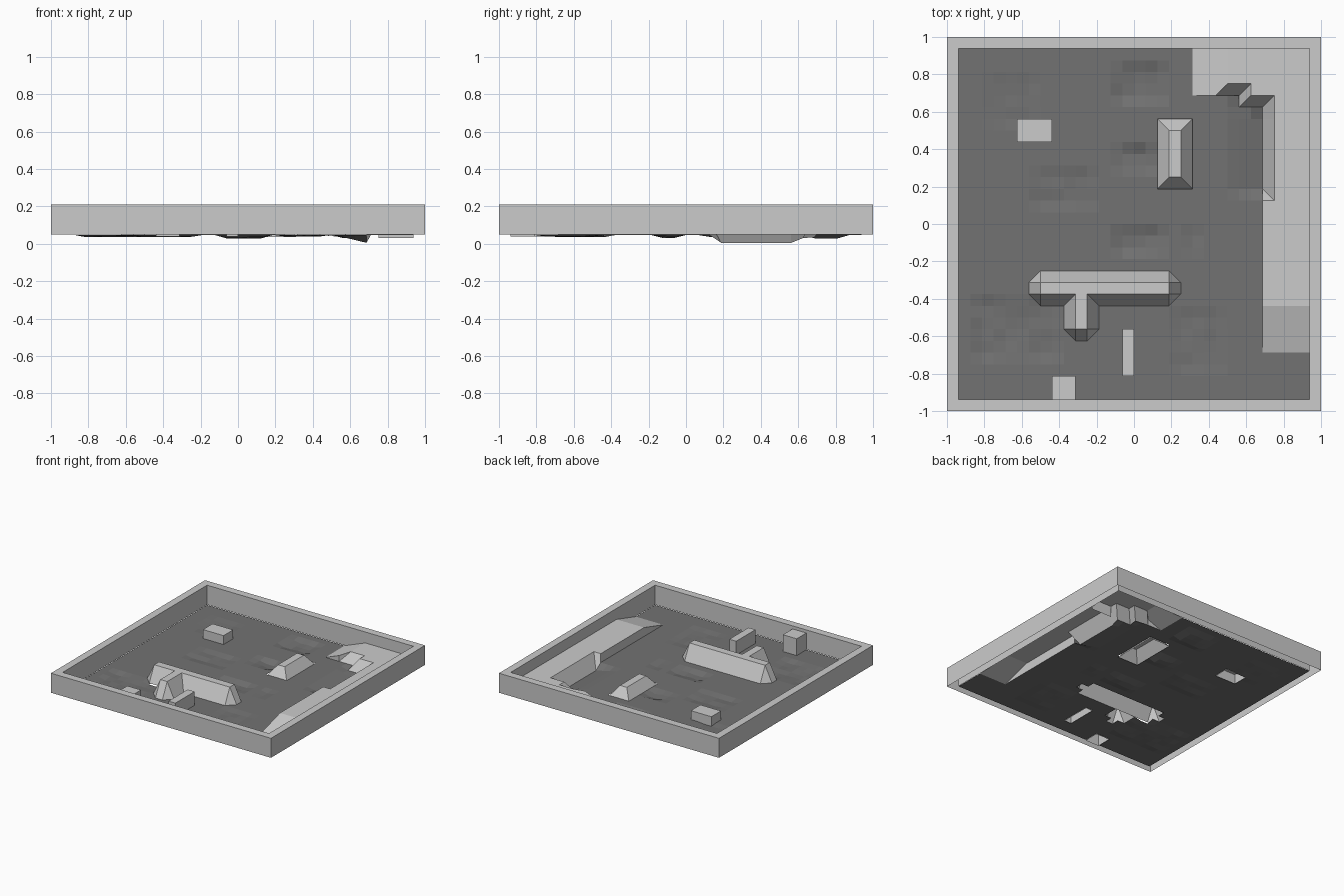
import bpy, bmesh, random

if "Cube" in bpy.data.objects:
    bpy.data.objects.remove(bpy.data.objects["Cube"])

random.seed(4)
U = 1 / 16          # terrain cell size; all plans below are in cells
F = 0.047           # floor level
H = 0.12            # platform level


def mesh(name, verts, faces):
    me = bpy.data.meshes.new(name)
    me.from_pydata([(x * U, y * U, z) for x, y, z in verts], [], faces)
    bm = bmesh.new()
    bm.from_mesh(me)
    bmesh.ops.remove_doubles(bm, verts=bm.verts, dist=1e-4)
    bm.to_mesh(me)
    bm.free()
    ob = bpy.data.objects.new(name, me)
    bpy.context.collection.objects.link(ob)
    return ob


def loft(name, loops, cap=True, closed=True):
    """Bridge counter-clockwise loops upward, optionally cap the last one."""
    n = len(loops[0])
    verts = [p for loop in loops for p in loop]
    faces = []
    for k in range(len(loops) - 1):
        for i in range(n if closed else n - 1):
            j = (i + 1) % n
            faces.append((k * n + i, k * n + j, (k + 1) * n + j, (k + 1) * n + i))
    if cap:
        faces.append(tuple(range((len(loops) - 1) * n, len(loops) * n)))
    return mesh(name, verts, faces)


def rect(x0, x1, y0, y1, z):
    return [(x0, y0, z), (x1, y0, z), (x1, y1, z), (x0, y1, z)]


# boundary wall, open underneath
loft("boundary_wall", [rect(-16, 16, -16, 16, 0.05), rect(-16, 16, -16, 16, 0.21),
                       rect(-15, 15, -15, 15, 0.21), rect(-15, 15, -15, 15, 0.05)], cap=False)

# straight blocks
for name, x0, x1, y0, y1, top in [("low_block", -10, -7, 7, 9, 0.12),
                                  ("narrow_block", -1, 0, -13, -9, 0.16),
                                  ("wall_block", -7, -5, -15, -13, 0.185)]:
    loft(name, [rect(x0, x1, y0, y1, 0.04), rect(x0, x1, y0, y1, top)])

# small sloped mound
loft("mound", [rect(2, 5, 3, 9, 0.035), rect(3, 4, 4, 8, 0.12)])

# long ridge with chamfered corners
base = [(-8, -7), (3, -7), (4, -6), (4, -5), (3, -4), (-8, -4), (-9, -5), (-9, -6)]
top = [(max(-8, min(3, x)), max(-6, min(-5, y))) for x, y in base]
loft("long_ridge", [[(x, y, F) for x, y in base], [(x, y, 0.175) for x, y in top]])

# spur joining the ridge
base = [(-6, -7), (-6, -9), (-5, -10), (-4, -10), (-3, -9), (-3, -7)]
top = [(-5, -6), (-5, -9), (-5, -9), (-4, -9), (-4, -9), (-4, -6)]
loft("ridge_spur", [[(x, y, F) for x, y in base], [(x, y, 0.175) for x, y in top]], closed=False)

# raised platform: foot and rim along its inner edge
foot = [(11, -7, F), (11, 2, F), (11, 3, .005), (11, 9, .005), (11, 10, .03),
        (9, 10, .03), (9, 11, .035), (7, 11, F)]
rim = [(11, -7, H), (11, 2, H), (12, 2, H), (12, 9, H), (12, 11, H),
       (10, 11, H), (10, 12, H), (8, 12, H)]
loft("platform_edge", [foot[::-1], rim[::-1]], cap=False, closed=False)
outer = [(15, -7, H), (15, 15, H), (8, 15, H)]
mesh("platform_top", outer + rim[::-1], [tuple(range(11))])
mesh("platform_step", [(12, 10, .03), (15, 10, .03), (15, 10, H), (12, 10, H)], [(0, 1, 2, 3)])

# ramps up to the platform
mesh("front_ramp", [(11, -11, F), (15, -11, F), (15, -7, H), (11, -7, H), (11, -7, F)],
     [(0, 1, 2, 3), (0, 3, 4)])
mesh("back_ramp", [(5, 11, F), (7, 11, .095), (8, 12, H), (8, 15, H), (5, 15, F), (7, 11, F)],
     [(0, 1, 2, 3, 4), (0, 5, 1), (5, 2, 1)])

# uneven ground with shallow dips and a trench beside the platform
dips = [(-14, -7, -11, -7, .012), (-2, 2, 11, 13, .018), (-9, -4, 2, 4, .01),
        (-2, 1, 5, 6, .02), (4, 5, -2, -1, .014), (3, 7, -12, -8, .008),
        (-13, -9, 9, 12, .006), (-2, 2, -2, -1, .016)]
holes = [(-10, -7, 7, 9), (-1, 0, -13, -9), (-7, -5, -15, -13), (2, 5, 3, 9),
         (-9, 4, -6, -5), (-8, 3, -7, -4), (-6, -3, -9, -7), (-5, -4, -10, -9),
         (11, 15, -11, 15), (5, 15, 11, 15), (9, 11, 10, 11)]


def height(x, y):
    if 3 <= y <= 9 and 9 <= x <= 11:
        return {9: .035, 10: .02, 11: .005}[x]
    if y == 10 and 9 <= x <= 11:
        return .03
    z = F
    for x0, x1, y0, y1, d in dips:
        if x0 < x < x1 + 1 and y0 <= y <= y1:
            z -= d * random.choice((0.4, 0.7, 1, 1))
            break
    return z


N = 31
verts = [(x, y, height(x, y)) for y in range(-15, 16) for x in range(-15, 16)]
faces = []
for j in range(30):
    for i in range(30):
        cx, cy = i - 14.5, j - 14.5
        if not any(a < cx < b and c < cy < d for a, b, c, d in holes):
            k = j * N + i
            faces.append((k, k + 1, k + N + 1, k + N))
ground = mesh("ground_sheet", verts, faces)
mat = bpy.data.materials.new("dark_ground")
mat.diffuse_color = (0.17, 0.17, 0.17, 1)
mat.use_nodes = True
mat.node_tree.nodes["Principled BSDF"].inputs["Base Color"].default_value = mat.diffuse_color
ground.data.materials.append(mat)
